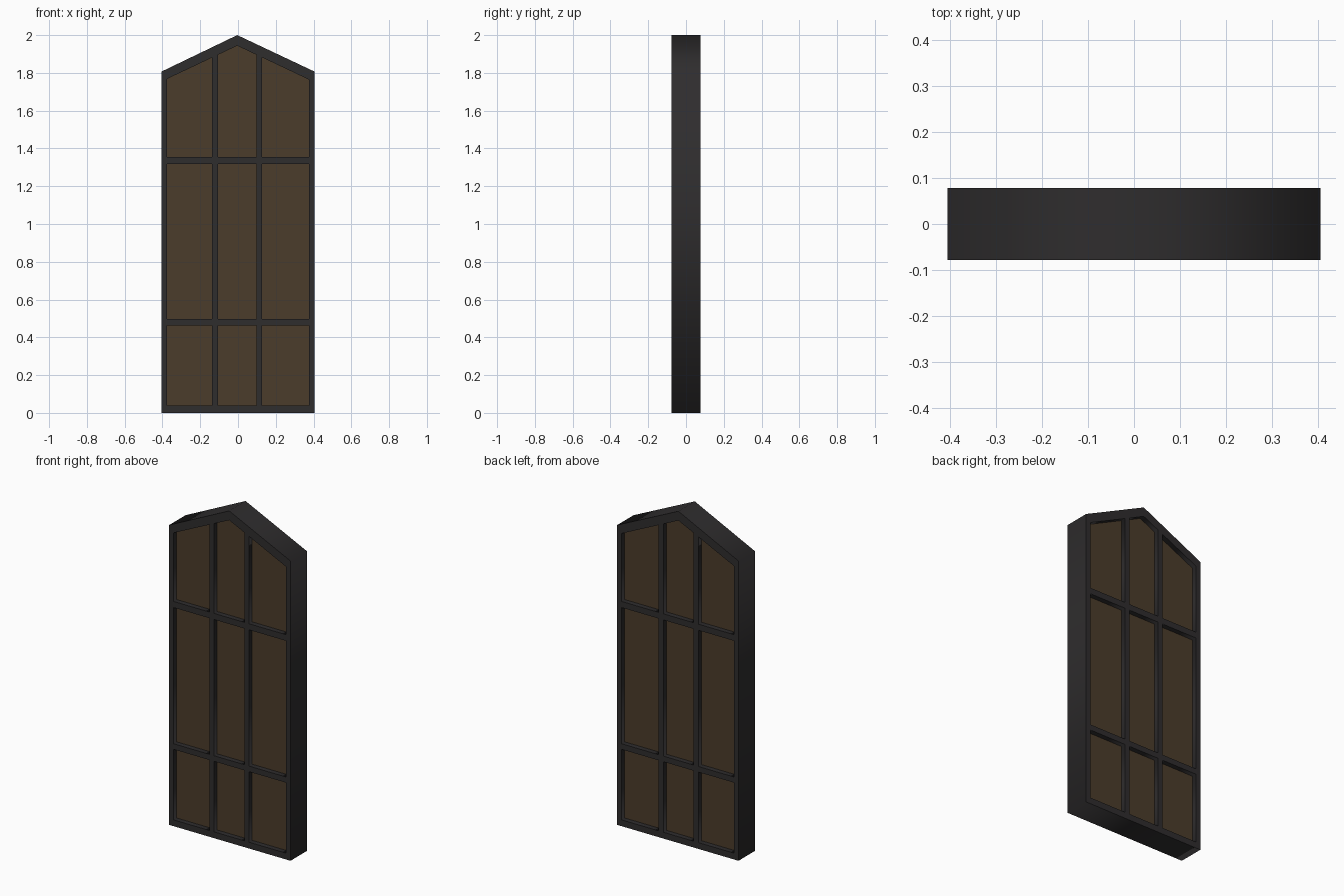
import bpy
from math import pi

if "Cube" in bpy.data.objects:
    bpy.data.objects.remove(bpy.data.objects["Cube"])

APEX_X = -0.004
HALF_DEPTH = 0.078
PANE_HALF_DEPTH = 0.048


def material(name, color):
    m = bpy.data.materials.new(name)
    m.diffuse_color = (*color, 1)
    m.use_nodes = True
    m.node_tree.nodes["Principled BSDF"].inputs["Base Color"].default_value = m.diffuse_color
    return m


def extruded(name, outlines, half_depth, mat):
    """Fill closed xz outlines (inner ones become holes) and extrude along y."""
    cu = bpy.data.curves.new(name, 'CURVE')
    cu.dimensions = '2D'
    cu.fill_mode = 'BOTH'
    cu.extrude = half_depth
    for pts in outlines:
        sp = cu.splines.new('POLY')
        sp.points.add(len(pts) - 1)
        for p, (x, z) in zip(sp.points, pts):
            p.co = (x, z, 0, 1)
        sp.use_cyclic_u = True
    ob = bpy.data.objects.new(name, cu)
    ob.rotation_euler.x = pi / 2
    bpy.context.collection.objects.link(ob)
    bpy.ops.object.select_all(action='DESELECT')
    ob.select_set(True)
    bpy.context.view_layer.objects.active = ob
    bpy.ops.object.convert(target='MESH')
    bpy.context.object.data.materials.append(mat)


def roof(x):
    """Height of the inner edge of the gable."""
    return 1.944 - 0.473 * abs(x - APEX_X)


# Openings between the bars: three columns by three rows
columns = [(-0.375, -0.137), (-0.105, 0.097), (0.128, 0.375)]
rows = [(0.038, 0.463), (0.497, 1.318), (1.355, None)]
openings = []
for x0, x1 in columns:
    for z0, z1 in rows:
        pts = [(x0, z0), (x1, z0)]
        if z1 is None:
            pts.append((x1, roof(x1)))
            if x0 < APEX_X < x1:
                pts.append((APEX_X, roof(APEX_X)))
            pts.append((x0, roof(x0)))
        else:
            pts += [(x1, z1), (x0, z1)]
        openings.append(pts)

# Gabled frame with its bars
gable = [(-0.405, 0), (0.405, 0), (0.405, 1.807), (APEX_X, 2), (-0.405, 1.807)]
extruded("window_frame", [gable] + openings, HALF_DEPTH,
         material("dark_metal", (0.028, 0.026, 0.027)))

# Recessed panes, seen from both sides
extruded("window_panes", openings, PANE_HALF_DEPTH,
         material("brown_pane", (0.07, 0.045, 0.024)))
